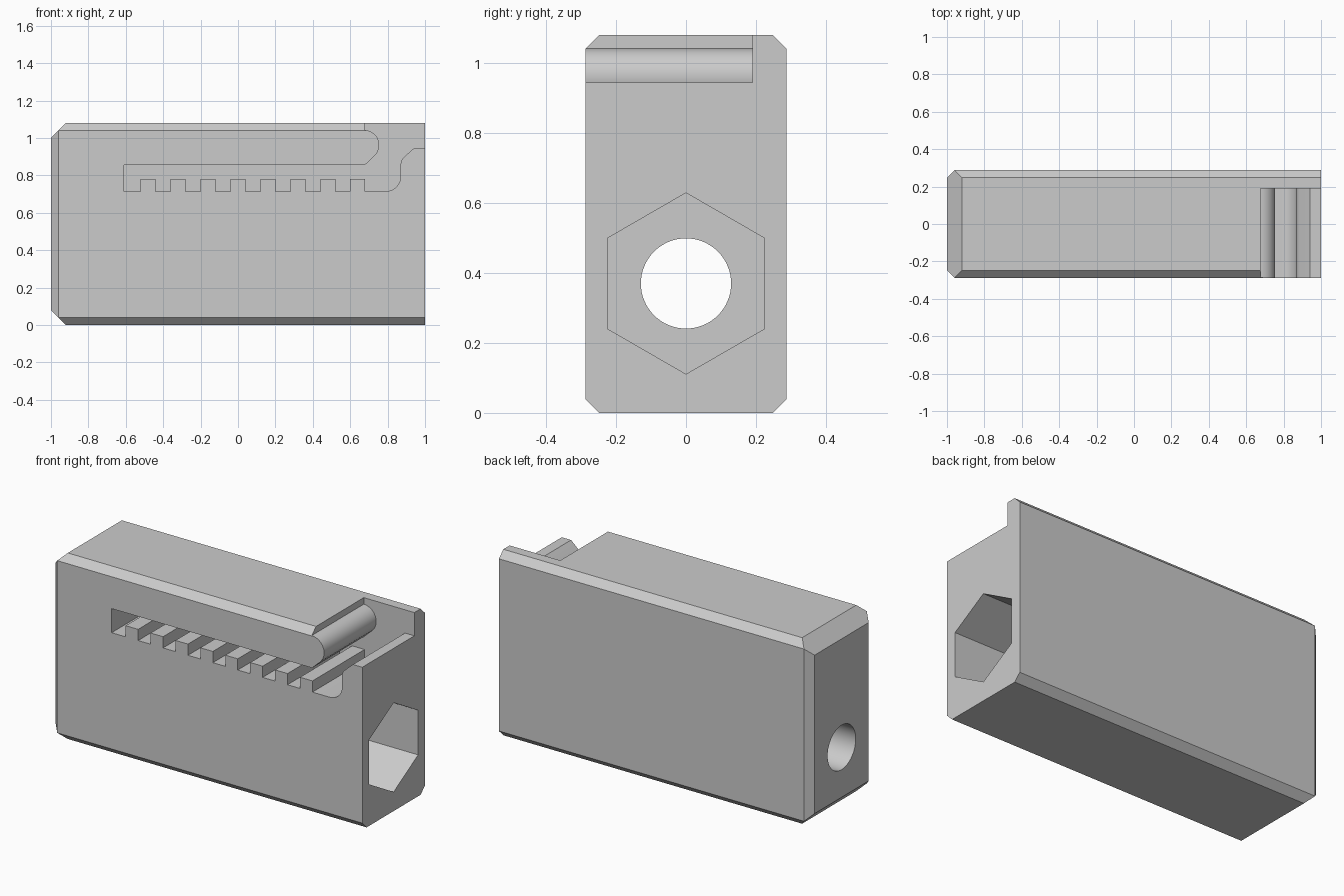
import bpy, bmesh
from math import cos, sin, pi, radians
from mathutils import Vector

cube = bpy.data.objects.get("Cube")
if cube:
    bpy.data.objects.remove(cube, do_unlink=True)

grey = bpy.data.materials.new("plain_grey")
grey.use_nodes = True
colour = (0.6, 0.6, 0.6, 1)
grey.diffuse_color = colour
grey.node_tree.nodes["Principled BSDF"].inputs["Base Color"].default_value = colour

HX, HY, H = 1.0, 0.288, 1.08
EDGE, END = 0.04, 0.08


def finish(name, bm):
    bmesh.ops.recalc_face_normals(bm, faces=bm.faces)
    mesh = bpy.data.meshes.new(name)
    bm.to_mesh(mesh)
    bm.free()
    mesh.materials.append(grey)
    obj = bpy.data.objects.new(name, mesh)
    bpy.context.collection.objects.link(obj)
    return obj


def prism(name, points, sweep):
    """Closed outline swept along a vector."""
    bm = bmesh.new()
    face = bm.faces.new([bm.verts.new(p) for p in points])
    moved = bmesh.ops.extrude_face_region(bm, geom=[face])["geom"]
    verts = [g for g in moved if isinstance(g, bmesh.types.BMVert)]
    bmesh.ops.translate(bm, verts=verts, vec=sweep)
    return finish(name, bm)


def arc(cx, cz, r, start, end, steps=14):
    angles = [radians(start + (end - start) * i / steps) for i in range(steps + 1)]
    return [(cx + r * cos(a), cz + r * sin(a)) for a in angles]


# Block, chamfered along its long edges and around the left-hand end
bm = bmesh.new()
bmesh.ops.create_cube(bm, size=1)
for v in bm.verts:
    v.co = Vector((v.co.x * 2 * HX, v.co.y * 2 * HY, (v.co.z + 0.5) * H))
slices = []
for sy in (-1, 1):
    slices.append(((-HX, sy * (HY - EDGE), 0), (-1, sy, 0)))
    for z, sz in ((0, -1), (H, 1)):
        slices.append(((0, sy * (HY - EDGE), z), (0, sy, sz)))
for z, sz in ((0, -1), (H, 1)):
    slices.append(((END - HX, 0, z), (-1, 0, sz)))
for point, normal in slices:
    geom = bm.verts[:] + bm.edges[:] + bm.faces[:]
    cut = bmesh.ops.bisect_plane(bm, geom=geom, plane_co=point,
                                 plane_no=Vector(normal).normalized(), clear_outer=True)
    rim = [g for g in cut["geom_cut"] if isinstance(g, bmesh.types.BMEdge)]
    bmesh.ops.holes_fill(bm, edges=rim, sides=0)
body = finish("block_body", bm)

# Toothed channel with a rounded entry, open at the front and top
TOP, FLOOR, TOOTH, PITCH = 0.855, 0.715, 0.78, 0.16
profile = [(0.675, 1.2)] + arc(0.675, 0.962, 0.08, 90, -45)
profile += [(0.678, TOP), (-0.61, TOP), (-0.61, FLOOR)]
for i in range(8):
    x = -0.52 + PITCH * i
    profile += [(x, FLOOR), (x, TOOTH), (x + PITCH / 2, TOOTH), (x + PITCH / 2, FLOOR)]
profile += arc(0.79, 0.795, 0.08, -90, 0)
profile += arc(0.92, 0.86, 0.05, 180, 135, 6)
profile += [(0.94, 0.945), (1.2, 0.945), (1.2, 1.2)]
channel = prism("channel_cutter", [(x, -0.5, z) for x, z in profile], (0, 0.69, 0))


# Hexagonal socket and round through-hole
def hole(name, sides, radius, start, end):
    ring = [(start, radius * sin(2 * pi * i / sides), 0.37 + radius * cos(2 * pi * i / sides))
            for i in range(sides)]
    return prism(name, ring, (end - start, 0, 0))


bolt = hole("bolt_hole_cutter", 64, 0.129, -1.2, 1.2)
socket = hole("socket_cutter", 6, 0.259, 0.0, 1.2)

# Cut the openings, then drop the cutters
bpy.ops.object.select_all(action="DESELECT")
body.select_set(True)
bpy.context.view_layer.objects.active = body
for cutter in (channel, socket, bolt):
    cutter.hide_render = True
    mod = body.modifiers.new(cutter.name, "BOOLEAN")
    mod.operation = "DIFFERENCE"
    mod.solver = "EXACT"
    mod.object = cutter
    bpy.ops.object.modifier_apply(modifier=mod.name)
    bpy.data.objects.remove(cutter, do_unlink=True)
bpy.ops.object.shade_smooth_by_angle(angle=radians(25))
